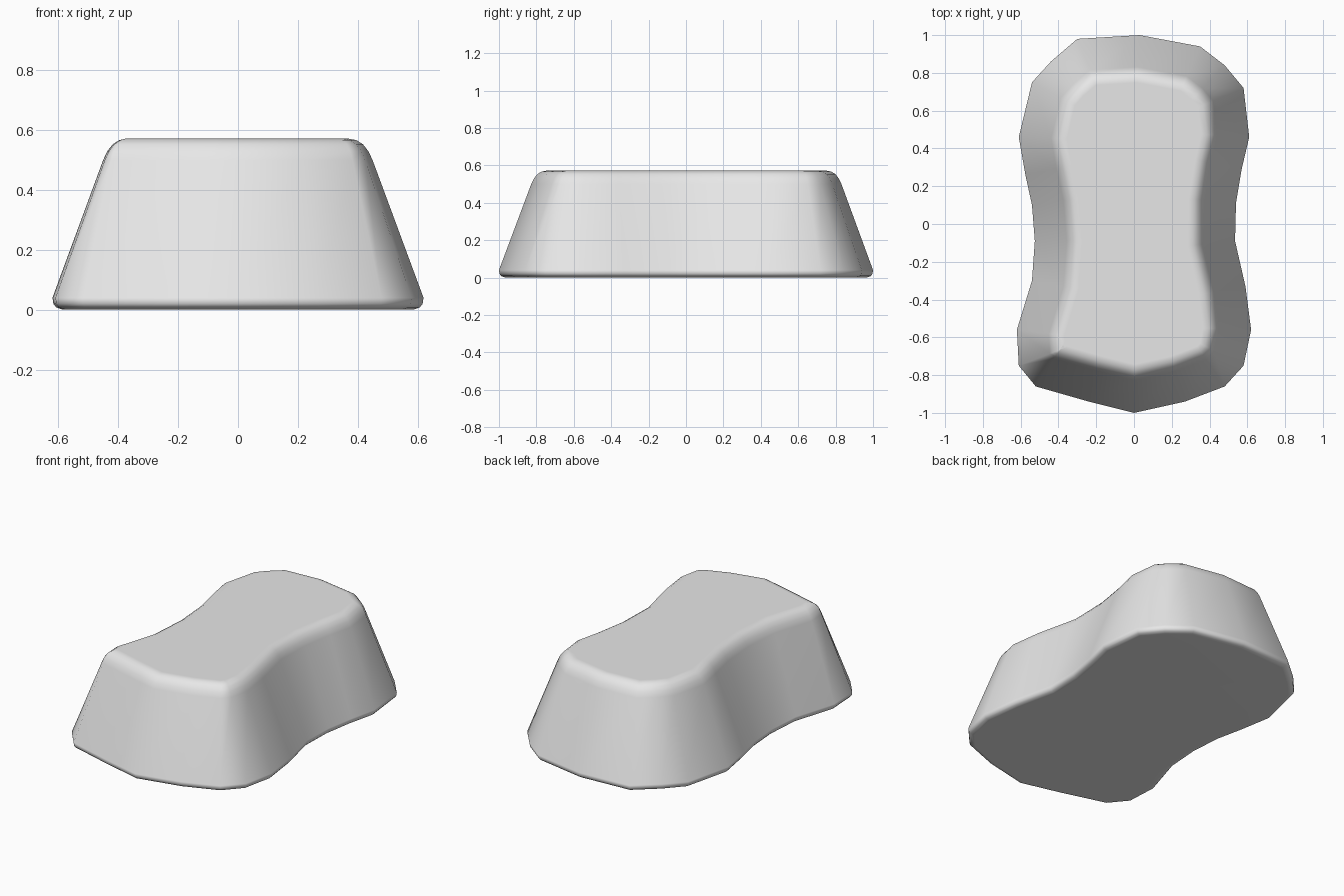
import bpy
import bmesh
import math
from mathutils import Vector

default_cube = bpy.data.objects.get("Cube")
if default_cube:
    bpy.data.objects.remove(default_cube, do_unlink=True)

# Single grey material
grey = bpy.data.materials.new("plain grey")
grey.use_nodes = True
grey.diffuse_color = (0.8, 0.8, 0.8, 1)
shader = next(n for n in grey.node_tree.nodes if n.type == 'BSDF_PRINCIPLED')
shader.inputs["Base Color"].default_value = grey.diffuse_color

# Waisted footprint, counter-clockwise from the front tip
footprint = [Vector(p) for p in (
    (0, -1), (.27, -.94), (.48, -.86), (.58, -.75), (.62, -.56), (.59, -.33),
    (.535, -.09), (.54, .11), (.57, .29), (.61, .46), (.58, .72), (.48, .84),
    (.35, .94), (.03, 1), (-.3, .98), (-.44, .86), (-.54, .75), (-.61, .46),
    (-.575, .26), (-.54, .1), (-.525, -.09), (-.54, -.3), (-.62, -.56),
    (-.61, -.75), (-.52, -.86), (-.24, -.94))]

# Wall profile as (inset, height): small foot bevel, sloped wall, rounded rim
wall_profile = [(.035, 0), (.012, .008), (.003, .02), (0, .04), (.168, .5),
                (.182, .53), (.2, .553), (.222, .567), (.25, .572)]


def outward(a, b):
    """Unit outward normal of a footprint edge."""
    d = (b - a).normalized()
    return Vector((d.y, -d.x))


def inset_outline(points, distance):
    """Move every edge of the outline inward by the same distance."""
    result = []
    for i, p in enumerate(points):
        n1 = outward(points[i - 1], p)
        n2 = outward(p, points[(i + 1) % len(points)])
        mitre = (n1 + n2) / (1 + n1.dot(n2))
        result.append(p - mitre * distance)
    return result


# Loft the rings and cap both ends
bm = bmesh.new()
rings = [[bm.verts.new((p.x, p.y, z)) for p in inset_outline(footprint, inset)]
         for inset, z in wall_profile]
count = len(footprint)
for low, high in zip(rings, rings[1:]):
    for i in range(count):
        j = (i + 1) % count
        bm.faces.new((low[i], low[j], high[j], high[i]))
bm.faces.new(rings[-1])
bm.faces.new(rings[0][::-1])
bmesh.ops.recalc_face_normals(bm, faces=bm.faces[:])

mesh = bpy.data.meshes.new("waisted_block")
bm.to_mesh(mesh)
bm.free()
mesh.materials.append(grey)
block = bpy.data.objects.new("waisted_block", mesh)
bpy.context.collection.objects.link(block)

# Smooth walls and rim, flat top and base
for other in bpy.context.selected_objects:
    other.select_set(False)
block.select_set(True)
bpy.context.view_layer.objects.active = block
bpy.ops.object.shade_smooth_by_angle(angle=math.radians(50))
weighted = block.modifiers.new("flat caps", 'WEIGHTED_NORMAL')
weighted.keep_sharp = True
